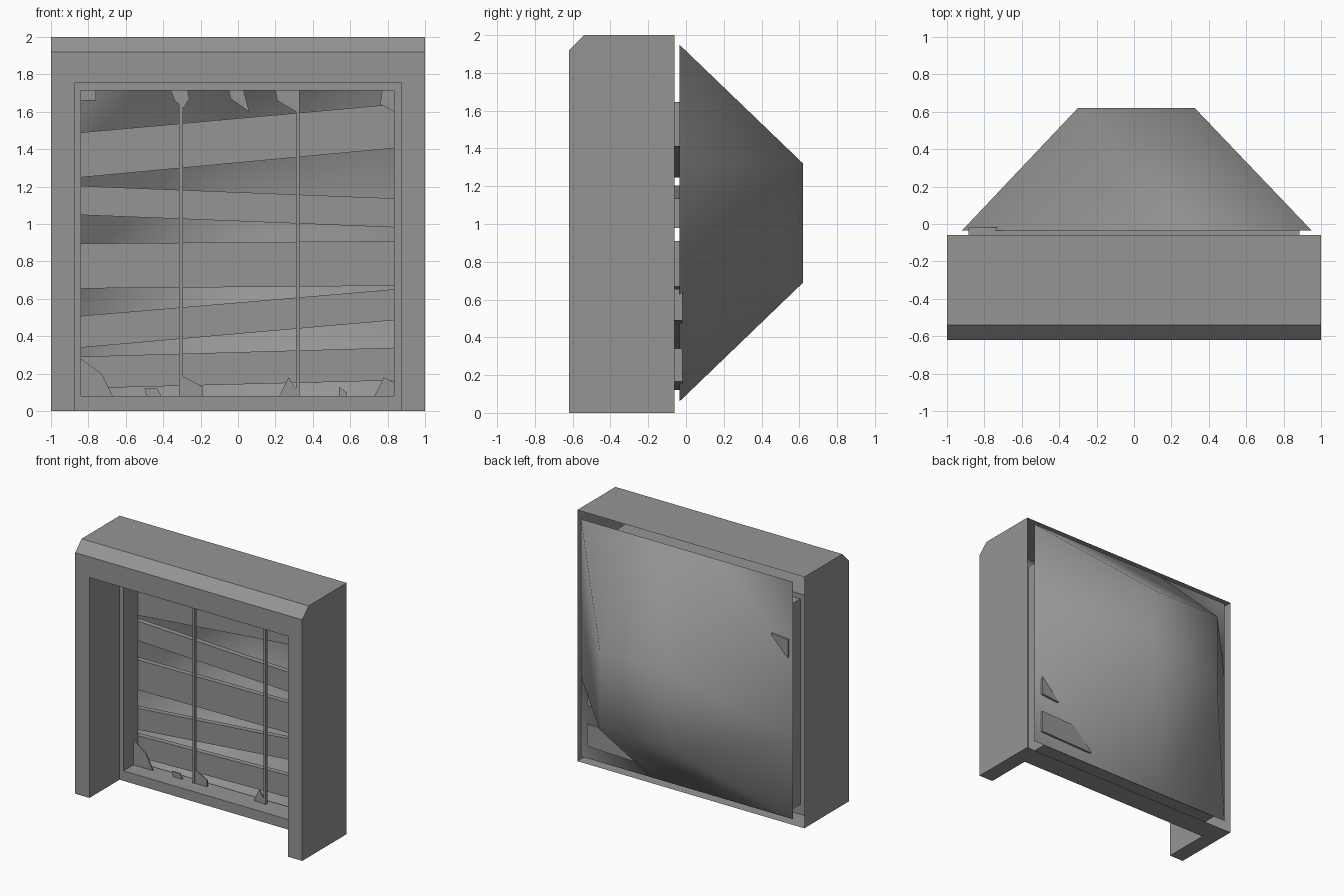
import bpy
import bmesh

default_cube = bpy.data.objects.get("Cube")
if default_cube:
    bpy.data.objects.remove(default_cube, do_unlink=True)

grey = bpy.data.materials.new("plain_grey")
grey.use_nodes = True
grey.diffuse_color = (0.3, 0.3, 0.3, 1)
grey.node_tree.nodes["Principled BSDF"].inputs["Base Color"].default_value = grey.diffuse_color


def finish(bm, name, smooth=False):
    bmesh.ops.remove_doubles(bm, verts=bm.verts, dist=0.0001)
    bmesh.ops.recalc_face_normals(bm, faces=bm.faces)
    for face in bm.faces:
        face.smooth = smooth
    mesh = bpy.data.meshes.new(name)
    bm.to_mesh(mesh)
    bm.free()
    mesh.materials.append(grey)
    obj = bpy.data.objects.new(name, mesh)
    bpy.context.collection.objects.link(obj)
    return obj


def add_face(bm, points):
    return bm.faces.new([bm.verts.new(point) for point in points])


def strip(bm, first, second, closed=False):
    """Join two matching outlines with a band of quads."""
    count = len(first)
    for i in range(count if closed else count - 1):
        j = (i + 1) % count
        add_face(bm, (first[i], first[j], second[j], second[i]))


def add_plate(bm, outline, front, back):
    """Extrude an outline of (x, z) points along y."""
    face = add_face(bm, [(x, front, z) for x, z in outline])
    extruded = bmesh.ops.extrude_face_region(bm, geom=[face])
    moved = [v for v in extruded["geom"] if isinstance(v, bmesh.types.BMVert)]
    bmesh.ops.translate(bm, verts=moved, vec=(0, back - front, 0))


def arch(half, top, y):
    return [(-half, y, 0), (-half, y, top), (half, y, top), (half, y, 0)]


def rectangle(left, right, bottom, top, y):
    return [(left, y, bottom), (left, y, top), (right, y, top), (right, y, bottom)]


# Main depths and opening limits
FRONT, RECESS, BACK = -0.62, -0.24, -0.06
REVEAL, REVEAL_TOP = 0.875, 1.755
LEFT, RIGHT, SILL, HEAD = -0.84, 0.835, 0.08, 1.715

# Hollow surround, open at the back, with a chamfered top front edge
bm = bmesh.new()
side = [(BACK, 0), (BACK, 2), (-0.54, 2), (FRONT, 1.92), (FRONT, 0)]
edges = [[(x, y, z) for y, z in side] for x in (-1, 1)]
for edge in edges:
    add_face(bm, edge)
strip(bm, edges[0][1:4], edges[1][1:4])
strip(bm, arch(1, 1.92, FRONT), arch(REVEAL, REVEAL_TOP, FRONT))
strip(bm, arch(REVEAL, REVEAL_TOP, FRONT), arch(REVEAL, REVEAL_TOP, RECESS))
for x0, x1, y0 in ((-1, -REVEAL, FRONT), (-REVEAL, REVEAL, RECESS), (REVEAL, 1, FRONT)):
    add_face(bm, ((x0, y0, 0), (x1, y0, 0), (x1, BACK, 0), (x0, BACK, 0)))
finish(bm, "surround")

# Recessed window frame
bm = bmesh.new()
outer = rectangle(-REVEAL, REVEAL, 0, REVEAL_TOP, RECESS)
inner = rectangle(LEFT, RIGHT, SILL, HEAD, RECESS)
strip(bm, outer, inner, closed=True)
strip(bm, inner, rectangle(LEFT, RIGHT, SILL, HEAD, BACK), closed=True)
finish(bm, "window_frame")

# Two upright glazing bars
for name, x in (("right_bar", -0.305), ("left_bar", 0.32)):
    bm = bmesh.new()
    bar = [(x + dx, z) for dx, z in ((-0.01, SILL), (-0.01, HEAD), (0.01, HEAD), (0.01, SILL))]
    add_plate(bm, bar, -0.125, -0.1)
    finish(bm, name)

# Broken glass left along the sill and the head of the frame
sill_shards = [
    [(LEFT, 0.28), (-0.73, 0.2), (-0.67, SILL), (LEFT, SILL)],
    [(-0.5, 0.12), (-0.43, 0.12), (-0.41, SILL), (-0.49, SILL)],
    [(-0.3, 0.19), (-0.19, 0.13), (-0.19, SILL), (-0.3, SILL)],
    [(0.22, SILL), (0.27, 0.18), (0.31, 0.12), (0.31, SILL)],
    [(0.54, SILL), (0.54, 0.13), (0.58, 0.1), (0.58, SILL)],
    [(0.73, SILL), (0.78, 0.18), (RIGHT, 0.15), (RIGHT, SILL)],
]
head_shards = [
    [(LEFT, HEAD), (LEFT, 1.66), (-0.76, 1.66), (-0.76, HEAD)],
    [(-0.36, HEAD), (-0.34, 1.66), (-0.29, 1.62), (-0.26, 1.67), (-0.27, HEAD)],
    [(-0.05, HEAD), (-0.04, 1.67), (0.06, 1.6), (0.03, HEAD)],
    [(0.2, HEAD), (0.21, 1.66), (0.31, 1.6), (0.31, HEAD)],
    [(0.77, HEAD), (0.76, 1.64), (RIGHT, 1.6), (RIGHT, HEAD)],
]
for name, shards in (("sill_glass", sill_shards), ("head_glass", head_shards)):
    bm = bmesh.new()
    for shard in shards:
        add_plate(bm, shard, -0.117, -0.107)
    finish(bm, name)

# Boards nailed behind the frame: bottom and top at the right end, then the left
boards = [
    (0.12, 0.29, 0.165, 0.34),
    (0.335, 0.505, 0.49, 0.655),
    (0.655, 0.895, 0.67, 0.91),
    (1.05, 1.205, 0.98, 1.135),
    (1.245, 1.485, 1.41, 1.645),
]
REACH = 0.885
for number, (low_a, high_a, low_b, high_b) in enumerate(boards, start=1):
    bm = bmesh.new()
    outline = [(-REACH, low_a), (-REACH, high_a), (REACH, high_b), (REACH, low_b)]
    add_plate(bm, outline, BACK, -0.018)
    finish(bm, f"board_{number}")

# Smooth backing sheet: a square grid whose middle cell bulges backwards
bm = bmesh.new()
columns = [-0.92, -0.3, 0.325, 0.95]
rows = [0.06, 0.69, 1.32, 1.95]
grid = [[bm.verts.new((x, 0.62 if i in (1, 2) and j in (1, 2) else -0.035, z))
         for j, z in enumerate(rows)] for i, x in enumerate(columns)]
for i in range(3):
    for j in range(3):
        a, b, c, d = grid[i][j], grid[i + 1][j], grid[i + 1][j + 1], grid[i][j + 1]
        bm.faces.new((a, c, b))
        bm.faces.new((a, d, c))
sheet = finish(bm, "backing_sheet", smooth=True)
if sum(p.normal.y for p in sheet.data.polygons) < 0:
    sheet.data.flip_normals()
